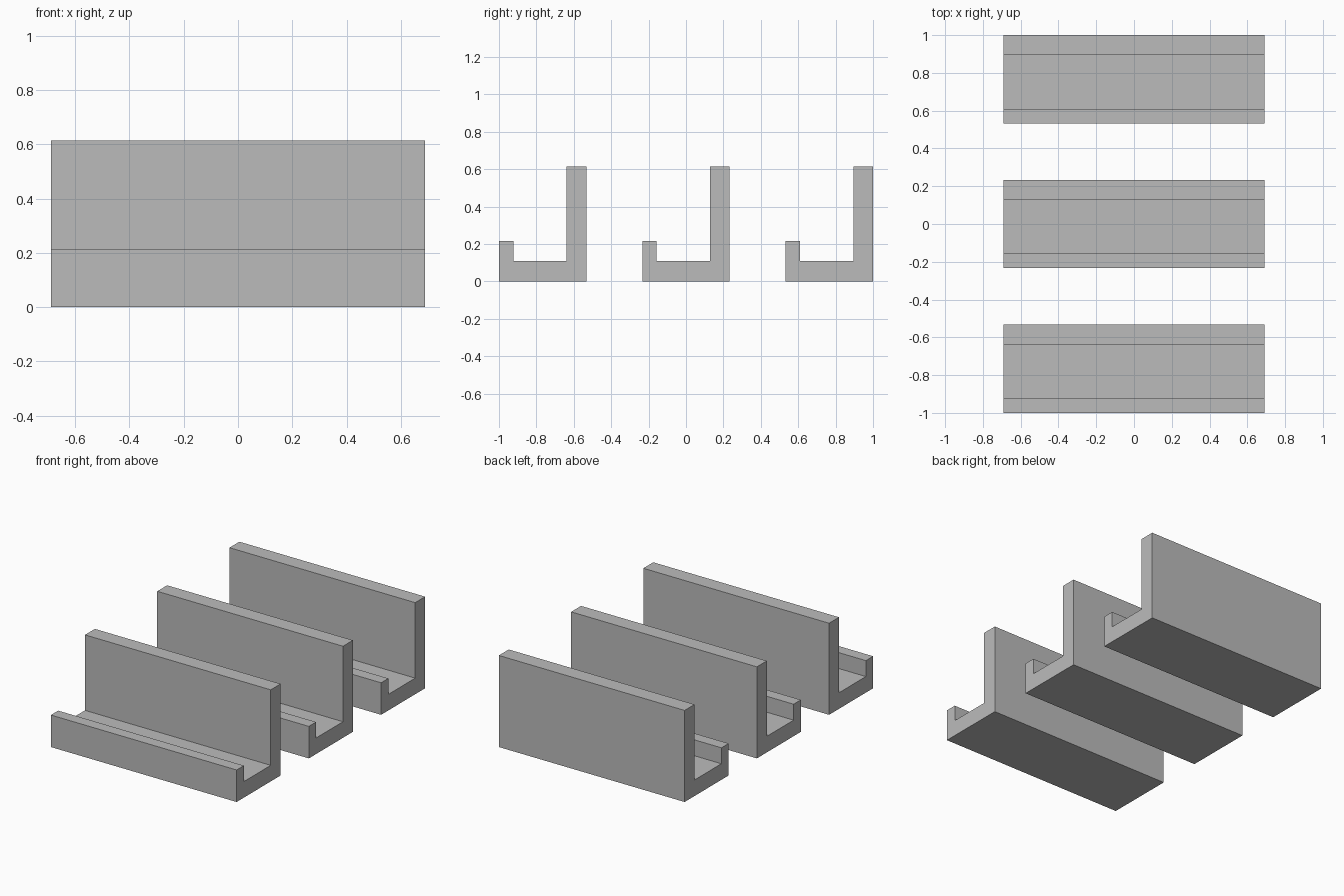
import bpy
import bmesh

cube = bpy.data.objects.get("Cube")
if cube:
    bpy.data.objects.remove(cube, do_unlink=True)

# Plain grey material
grey = bpy.data.materials.new("plain_grey")
grey.use_nodes = True
colour = (0.5, 0.5, 0.5, 1)
grey.diffuse_color = colour
grey.node_tree.nodes["Principled BSDF"].inputs["Base Color"].default_value = colour

HALF_LENGTH = 0.69
DEPTH, HEIGHT = 0.467, 0.615
FLOOR, WALL = 0.108, 0.105
LIP, LIP_HEIGHT = 0.077, 0.215
SPACING = 1 - DEPTH / 2

# J-shaped cross-section: low lip at the front, tall wall at the back
profile = [
    (0, 0), (DEPTH, 0), (DEPTH, HEIGHT), (DEPTH - WALL, HEIGHT),
    (DEPTH - WALL, FLOOR), (LIP, FLOOR), (LIP, LIP_HEIGHT), (0, LIP_HEIGHT),
]


def make_channel(name, centre_y):
    """Extrude the cross-section along x into one channel rail."""
    bm = bmesh.new()
    verts = [bm.verts.new((-HALF_LENGTH, y - DEPTH / 2, z)) for y, z in profile]
    face = bm.faces.new(verts)
    extruded = bmesh.ops.extrude_face_region(bm, geom=[face])["geom"]
    moved = [v for v in extruded if isinstance(v, bmesh.types.BMVert)]
    bmesh.ops.translate(bm, verts=moved, vec=(2 * HALF_LENGTH, 0, 0))
    bmesh.ops.recalc_face_normals(bm, faces=bm.faces)
    mesh = bpy.data.meshes.new(name)
    bm.to_mesh(mesh)
    bm.free()
    mesh.materials.append(grey)
    obj = bpy.data.objects.new(name, mesh)
    obj.location.y = centre_y
    bpy.context.collection.objects.link(obj)


# Three identical rails in a row
for step, place in zip((-1, 0, 1), ("front", "middle", "back")):
    make_channel(place + "_channel_rail", step * SPACING)
